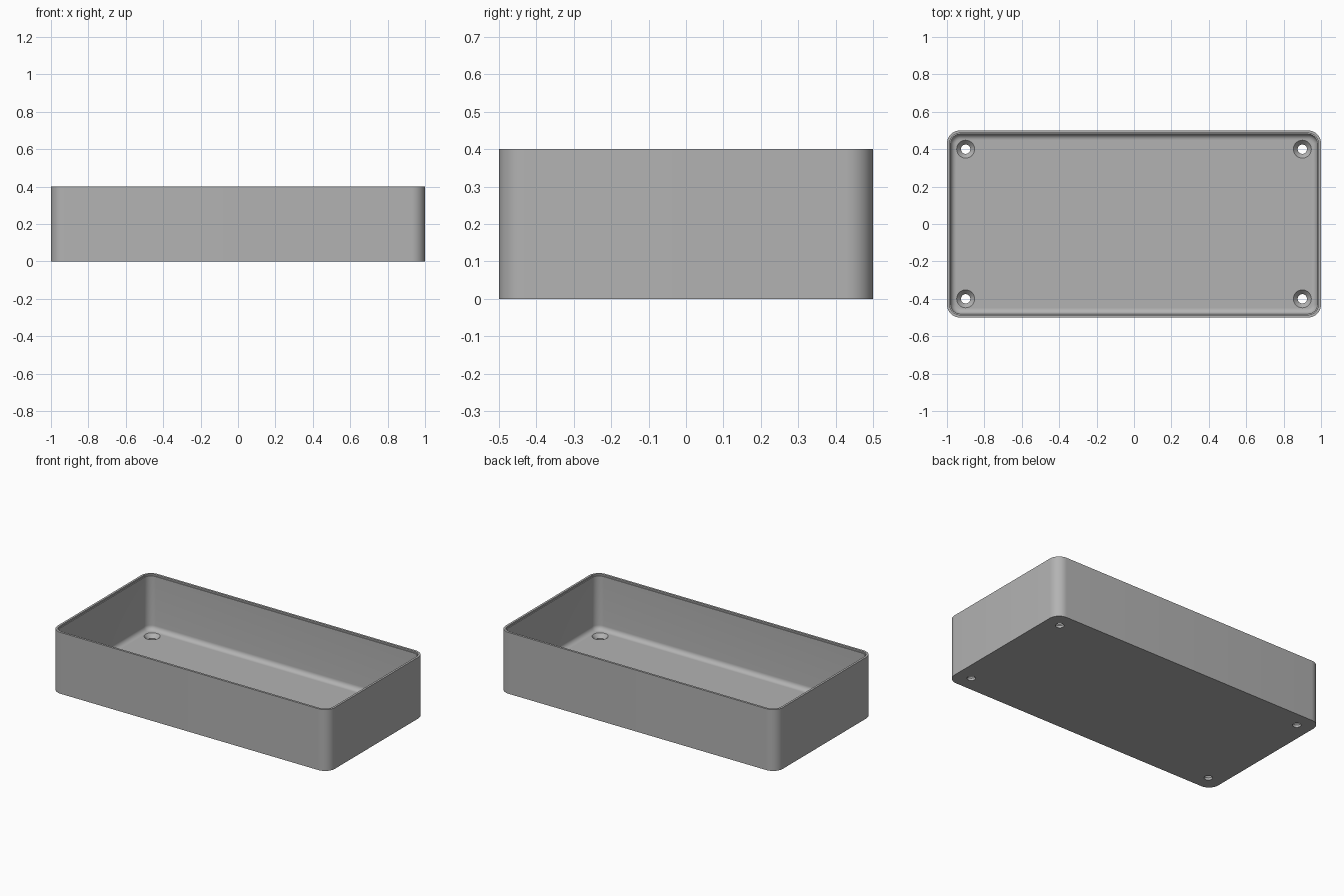
import bpy
import bmesh
from math import cos, sin, pi

cube = bpy.data.objects.get("Cube")
if cube:
    bpy.data.objects.remove(cube, do_unlink=True)

LENGTH, WIDTH, HEIGHT = 2.0, 1.0, 0.4
CORNER = 0.07      # outer corner radius
FLOOR = 0.04
FILLET = 0.03      # rounding between wall and floor
WALL = 0.02

grey = bpy.data.materials.new("plain grey")
grey.use_nodes = True
colour = (0.45, 0.45, 0.45, 1)
grey.diffuse_color = colour
grey.node_tree.nodes["Principled BSDF"].inputs["Base Color"].default_value = colour


def rounded_loop(bm, inset, z, steps=10):
    """Rounded rectangle of vertices, moved inwards by inset."""
    radius = max(CORNER - inset, 0.008)
    cx, cy = LENGTH / 2 - inset - radius, WIDTH / 2 - inset - radius
    loop = []
    for corner, (sx, sy) in enumerate([(1, 1), (-1, 1), (-1, -1), (1, -1)]):
        for i in range(steps + 1):
            a = (corner + i / steps) * pi / 2
            loop.append(bm.verts.new((sx * cx + radius * cos(a),
                                      sy * cy + radius * sin(a), z)))
    return loop


def skin(bm, loops):
    """Join closed loops in order and cap both ends."""
    for low, high in zip(loops, loops[1:]):
        n = len(low)
        for i in range(n):
            j = (i + 1) % n
            bm.faces.new((low[i], low[j], high[j], high[i]))
    bm.faces.new(loops[0][::-1])
    bm.faces.new(loops[-1])


def finish(bm, name):
    bmesh.ops.recalc_face_normals(bm, faces=bm.faces)
    mesh = bpy.data.meshes.new(name)
    bm.to_mesh(mesh)
    bm.free()
    mesh.materials.append(grey)
    obj = bpy.data.objects.new(name, mesh)
    bpy.context.collection.objects.link(obj)
    return obj


# Tray: outer wall, rim with a shallow lid ledge, inner wall, filleted floor
profile = [(0, 0), (0, HEIGHT), (WALL - 0.006, HEIGHT),
           (WALL - 0.006, HEIGHT - 0.01), (WALL, HEIGHT - 0.01)]
for i in range(9):
    a = i / 8 * pi / 2
    profile.append((WALL + FILLET * (1 - cos(a)), FLOOR + FILLET * (1 - sin(a))))
bm = bmesh.new()
skin(bm, [rounded_loop(bm, inset, z) for inset, z in profile])
tray = finish(bm, "tray")

# Countersunk screw holes in the four floor corners
bm = bmesh.new()
for x in (-0.9, 0.9):
    for y in (-0.4, 0.4):
        rings = []
        for radius, z in [(0.025, -0.05), (0.025, 0.015), (0.048, FLOOR), (0.048, 0.1)]:
            rings.append([bm.verts.new((x + radius * cos(k * pi / 16),
                                        y + radius * sin(k * pi / 16), z))
                          for k in range(32)])
        skin(bm, rings)
cutter = finish(bm, "screw_hole_cutter")
cutter.hide_render = True

cut = tray.modifiers.new("screw holes", "BOOLEAN")
cut.operation = "DIFFERENCE"
cut.solver = "EXACT"
cut.object = cutter
bpy.context.view_layer.objects.active = tray
tray.select_set(True)
cutter.select_set(False)
bpy.ops.object.modifier_apply(modifier=cut.name)
bpy.data.objects.remove(cutter, do_unlink=True)
bpy.ops.object.shade_smooth_by_angle(angle=pi / 6)
